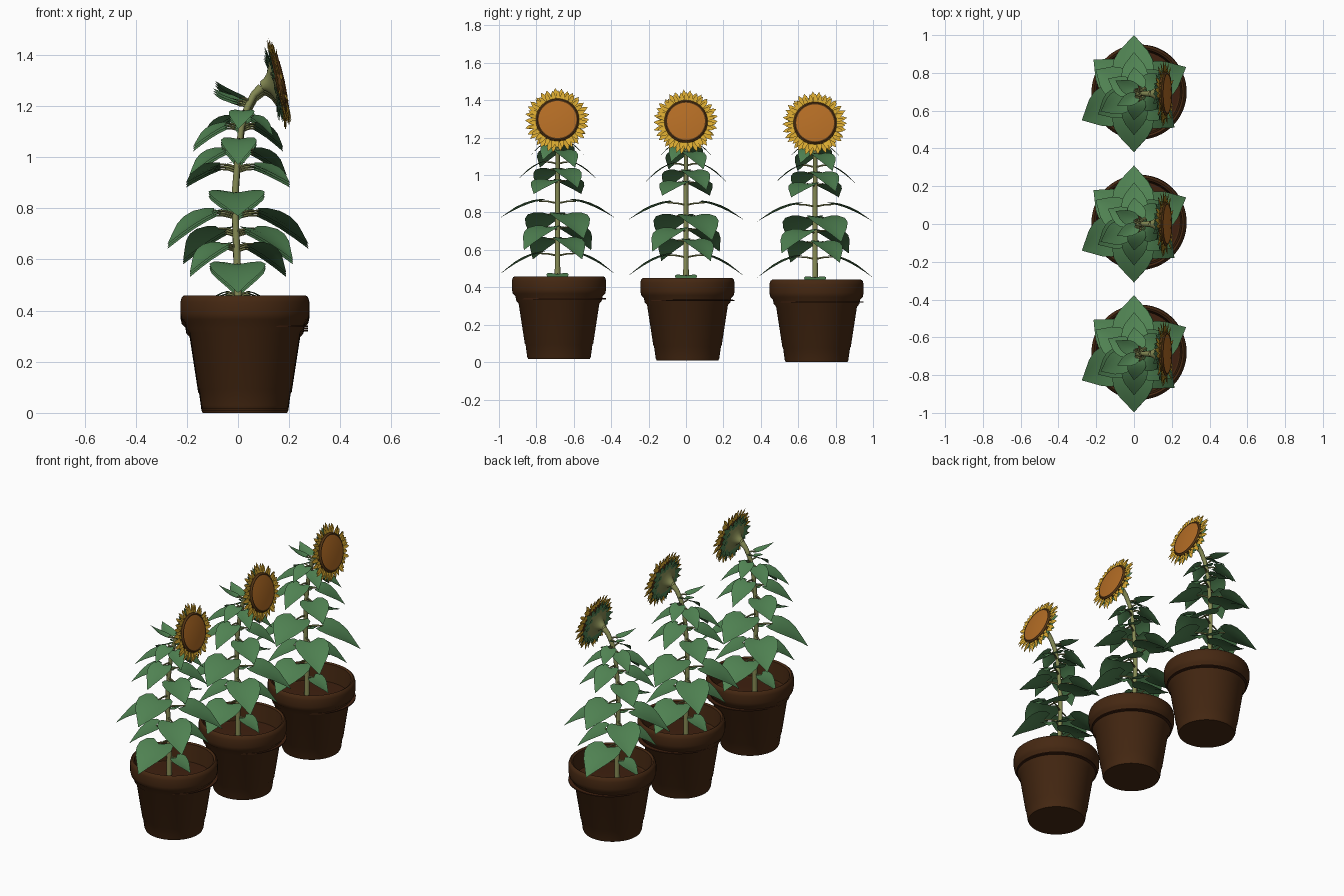
import bpy, bmesh, math, random
from mathutils import Vector, Matrix

if "Cube" in bpy.data.objects:
    bpy.data.objects.remove(bpy.data.objects["Cube"])
random.seed(4)


def mat(name, r, g, b):
    m = bpy.data.materials.new(name)
    m.diffuse_color = (r, g, b, 1)
    m.use_nodes = True
    m.node_tree.nodes["Principled BSDF"].inputs["Base Color"].default_value = m.diffuse_color
    return m


POT = mat("pot brown", .060, .021, .006)
SOIL = mat("soil brown", .050, .015, .005)
STEM = mat("stem khaki", .24, .26, .09)
LEAF = mat("leaf green", .080, .225, .085)
PETAL = mat("petal yellow", .70, .40, .03)
DISC = mat("seed orange", .45, .15, .018)
RING = mat("seed ring brown", .10, .040, .008)

# (y, z) offset of each of the three potted plants
PLANTS = [(-.687, .009), (0, 0), (.69, -.009)]


def finish(name, bm, material, smooth=True, fix=True):
    """Make one mesh and place it in all three plants."""
    if fix:
        bmesh.ops.recalc_face_normals(bm, faces=bm.faces)
    me = bpy.data.meshes.new(name)
    bm.to_mesh(me)
    bm.free()
    me.materials.append(material)
    for i, (y, z) in enumerate(PLANTS):
        ob = bpy.data.objects.new(f"{name}_{i + 1}", me)
        ob.location = (0, y, z)
        bpy.context.collection.objects.link(ob)
    if smooth:
        bpy.ops.object.select_all(action='DESELECT')
        ob.select_set(True)
        bpy.context.view_layer.objects.active = ob
        bpy.ops.object.shade_smooth_by_angle(angle=math.radians(40))


def lathe(bm, profile, matrix, n=48):
    rings = []
    for r, z in profile:
        k = n if r > 0 else 1
        rings.append([bm.verts.new(matrix @ Vector((r * math.cos(a), r * math.sin(a), z)))
                      for a in (2 * math.pi * i / n for i in range(k))])
    for A, B in zip(rings, rings[1:]):
        for i in range(n):
            j = (i + 1) % n
            q = [A[i % len(A)], A[j % len(A)], B[j % len(B)], B[i % len(B)]]
            bm.faces.new(list(dict.fromkeys(q)))


def tube(bm, pts, radii, side, n=10):
    pts = [Vector(p) for p in pts]
    prev = None
    for i, (p, r) in enumerate(zip(pts, radii)):
        t = (pts[min(i + 1, len(pts) - 1)] - pts[max(i - 1, 0)]).normalized()
        up = t.cross(side)
        ring = [bm.verts.new(p + r * (side * math.cos(a) + up * math.sin(a)))
                for a in (2 * math.pi * k / n for k in range(n))]
        if prev:
            for k in range(n):
                bm.faces.new((prev[k], prev[(k + 1) % n], ring[(k + 1) % n], ring[k]))
        prev = ring


# Pot: turned profile with a rounded rim and a hollow top
bm = bmesh.new()
lathe(bm, [(0, .009), (.165, .009), (.170, .02), (.179, .085), (.183, .09), (.216, .305),
           (.229, .320), (.233, .343), (.247, .357), (.252, .38), (.252, .425),
           (.247, .443), (.238, .45), (.227, .443), (.218, .335), (0, .325)],
      Matrix.Translation((.027, .008, 0)), 64)
finish("flower_pot", bm, POT)

# Soil disc, slightly off centre so that its edge shows under the rim
bm = bmesh.new()
lathe(bm, [(0, .327), (.238, .327), (.238, .333), (.10, .340), (0, .345)],
      Matrix.Translation((.036, .022, 0)), 48)
finish("soil", bm, SOIL)

# Stem
PATH = [(0, .33), (0, .45), (-.004, .6), (-.010, .75), (-.010, .87), (0, 1.0),
        (.014, 1.11), (.034, 1.18), (.062, 1.235), (.092, 1.263)]


def stem_x(z):
    for (x0, z0), (x1, z1) in zip(PATH, PATH[1:]):
        if z <= z1:
            return x0 + (x1 - x0) * (z - z0) / (z1 - z0)
    return PATH[-1][0]


bm = bmesh.new()
tube(bm, [(x, 0, z) for x, z in PATH], [.016, .015, .014, .013, .013, .012, .012, .013, .014, .018],
     Vector((0, 1, 0)), 12)
finish("stem", bm, STEM)

# Leaves: (attach z, azimuth, reach, tip z, half width), each with an opposite partner
LEAVES = [(.45, 0, .15, .39, .06), (.56, 90, .31, .46, .11), (.64, 35, .23, .54, .09),
          (.70, 140, .28, .59, .10), (.77, 27, .31, .65, .11), (.84, 90, .31, .76, .11),
          (.95, 148, .24, .89, .085), (1.01, 30, .22, .92, .08), (1.05, 90, .22, .96, .07),
          (1.11, 28, .20, 1.03, .065), (1.14, 150, .16, 1.07, .055), (1.16, 90, .14, 1.10, .05)]
ALL = [(z, a + k, r, tz, w) for z, a, r, tz, w in LEAVES for k in (0, 180)]
ALL += [(1.20, 145, .12, 1.26, .04), (1.21, 215, .11, 1.29, .035)]   # small top leaves

# Blade outline: (position along, half width, pull back of the edge)
OUTLINE = [(0, .55, .16), (.10, .85, .14), (.25, 1, .08), (.42, .93, .03),
           (.60, .70, 0), (.80, .35, 0), (1, 0, 0)]
blades, stalks = bmesh.new(), bmesh.new()
for z, az, reach, tip_z, w in ALL:
    d = Vector((math.cos(math.radians(az)), math.sin(math.radians(az)), 0))
    side = Vector((-d.y, d.x, 0))
    root = Vector((stem_x(z), 0, z))
    tip = d * reach
    tip.z = tip_z
    base = d * reach * .32
    base.x += root.x * .7
    base.z = z + .012
    mid = (root + base) / 2 + Vector((0, 0, .004))
    tube(stalks, [root, mid, base], [.006, .005, .004], side, 6)
    length = (tip - base).xy.length
    rows = []
    for t, wid, back in OUTLINE:
        c = base.lerp(tip, t)
        c.z = base.z + (tip.z - base.z) * t ** 1.4
        row = []
        for s in (-1, -.5, 0, .5, 1):
            lift = .16 * abs(s) * w * wid
            p = c + side * s * w * wid - d * back * length * abs(s)
            row.append(blades.verts.new(p + Vector((0, 0, lift))))
        rows.append(row)
    for A, B in zip(rows, rows[1:]):
        for i in range(4):
            blades.faces.new((A[i], B[i], B[i + 1], A[i + 1]))
bmesh.ops.remove_doubles(blades, verts=blades.verts, dist=1e-5)
finish("leaves", blades, LEAF, fix=False)
finish("leaf_stalks", stalks, STEM)

# Flower head: local z is the facing direction
HEAD = Matrix.Translation((.160, 0, 1.285)) @ Matrix.Rotation(math.radians(77.6), 4, 'Y')


def petals(bm, n, r0, r1, width, z0, z1, phase):
    """Ring of pointed, creased petals."""
    for i in range(n):
        turn = HEAD @ Matrix.Rotation(2 * math.pi * (i + phase) / n + random.uniform(-.04, .04), 4, 'Z')
        tip = r1 * random.uniform(.95, 1.01)
        end = z1 + random.uniform(-.010, .010)
        rows = []
        for t, k in ((0, .55), (.4, 1), (.75, .72), (1, 0)):
            r, z = r0 + (tip - r0) * t, z0 + (end - z0) * t
            rows.append([bm.verts.new(turn @ Vector((r, s * k * width, z + abs(s) * k * .004)))
                         for s in (-1, 0, 1)])
        for A, B in zip(rows, rows[1:]):
            for j in (0, 1):
                bm.faces.new((A[j], B[j], B[j + 1], A[j + 1]))
    bmesh.ops.remove_doubles(bm, verts=bm.verts, dist=1e-6)


bm = bmesh.new()
petals(bm, 30, .10, .163, .012, .004, .012, 0)
petals(bm, 30, .10, .176, .014, -.004, -.004, .5)
finish("petals", bm, PETAL, fix=False)

# Green sepals behind the petals
bm = bmesh.new()
petals(bm, 22, .05, .150, .019, -.018, -.018, 0)
petals(bm, 22, .05, .130, .017, -.022, -.026, .5)
finish("sepals", bm, LEAF, fix=False)

# Seed disc, its dark ring, and the flared calyx
bm = bmesh.new()
lathe(bm, [(.101, .016), (.060, .021), (0, .023)], HEAD)
finish("seed_disc", bm, DISC)
bm = bmesh.new()
lathe(bm, [(.101, .016), (.108, .018), (.116, .010), (.116, -.004), (.09, -.012)], HEAD)
finish("seed_ring", bm, RING)
bm = bmesh.new()
lathe(bm, [(.017, -.072), (.026, -.055), (.042, -.040), (.066, -.029), (.098, -.018), (0, -.012)], HEAD, 24)
finish("calyx", bm, STEM)
